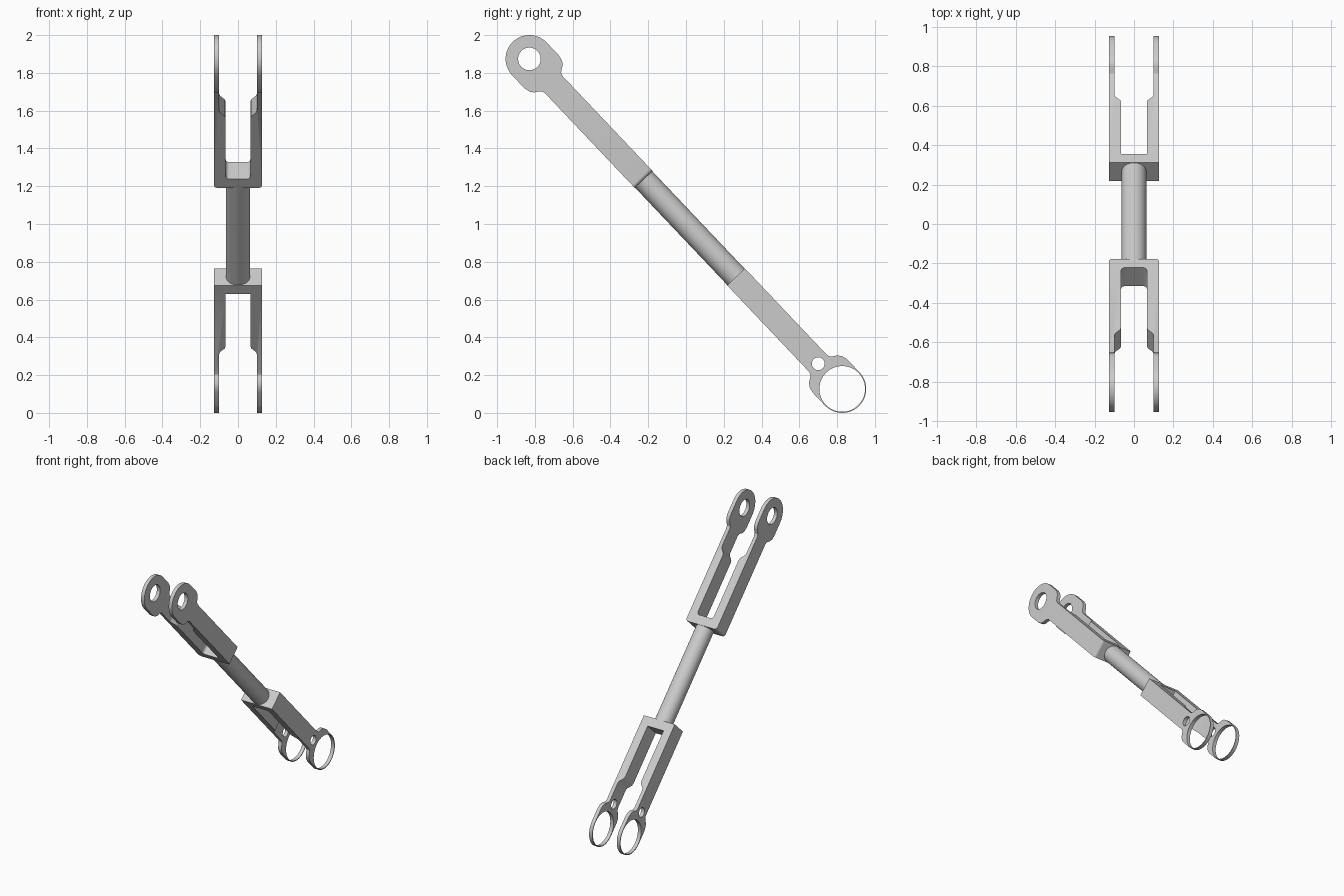
import bpy, bmesh, math
from mathutils import Matrix, Vector

if "Cube" in bpy.data.objects:
    bpy.data.objects.remove(bpy.data.objects["Cube"])

TOP = Vector((0, -0.829, 1.874))      # upper eye centre
LOW = Vector((0, 0.827, 0.127))       # lower ring centre
HALF = 0.065                          # half depth of the arms


def frame(origin, target):
    """Local x = world x, local z runs along the link from origin to target."""
    z = (target - origin).normalized()
    x = Vector((1, 0, 0))
    y = z.cross(x)
    m = Matrix((x, y, z)).transposed().to_4x4()
    m.translation = origin
    return m


def prism(name, pts, axis, h, m):
    """Extrude a closed profile to +-h along local 'x' or 'y'."""
    bm = bmesh.new()
    place = (lambda a, b: (-h, a, b)) if axis == 'x' else (lambda a, b: (a, -h, b))
    face = bm.faces.new([bm.verts.new(place(a, b)) for a, b in pts])
    ext = bmesh.ops.extrude_face_region(bm, geom=[face])
    move = Vector((2 * h, 0, 0)) if axis == 'x' else Vector((0, 2 * h, 0))
    bmesh.ops.translate(bm, vec=move,
                        verts=[v for v in ext['geom'] if isinstance(v, bmesh.types.BMVert)])
    bmesh.ops.recalc_face_normals(bm, faces=bm.faces)
    me = bpy.data.meshes.new(name)
    bm.to_mesh(me)
    bm.free()
    ob = bpy.data.objects.new(name, me)
    bpy.context.collection.objects.link(ob)
    ob.matrix_world = m
    return ob


def arc(cx, cy, r, a0, a1, n=8):
    if r == 0:
        return [(cx, cy)]
    return [(cx + r * math.cos(math.radians(a0 + (a1 - a0) * i / n)),
             cy + r * math.sin(math.radians(a0 + (a1 - a0) * i / n))) for i in range(n + 1)]


def smooth(ob):
    bpy.ops.object.select_all(action='DESELECT')
    ob.select_set(True)
    bpy.context.view_layer.objects.active = ob
    bpy.ops.object.shade_smooth_by_angle(angle=math.radians(30))


def fork(name, m, base, floor, fillet, eye, holes):
    # U-shaped plan with thinned tips
    half = [(0.127, -0.2)] + arc(0.127 - fillet, base - fillet, fillet, 0, 90)
    inner = arc(0.065 - fillet, floor - fillet, fillet, 90, 0)
    inner += [(0.065, 0.375), (0.07, 0.357), (0.095, 0.331), (0.1, 0.315), (0.1, -0.2)]
    plan = half + [(-a, b) for a, b in reversed(half)]
    plan += [(-a, b) for a, b in reversed(inner)] + inner
    ob = prism(name, plan, 'y', 0.2, m)
    # side outline: round eye, shoulders, straight arm
    side = [(eye, 0.095), (0.119, 0.126), (0.104, 0.146), (0.085, 0.158),
            (0.072, 0.168), (HALF, 0.185), (HALF, 1.0)]
    outline = side + [(-a, b) for a, b in reversed(side)] + arc(0, 0, eye, 180, 360, 40)
    tools = [(prism('outline_tool', outline, 'x', 0.3, m), 'INTERSECT')]
    for u, r in holes:
        tools.append((prism('hole_tool', arc(0, u, r, 0, 360, 48)[:-1], 'x', 0.35, m), 'DIFFERENCE'))
    for tool, op in tools:
        mod = ob.modifiers.new('cut', 'BOOLEAN')
        mod.operation, mod.object, mod.solver = op, tool, 'EXACT'
    bpy.context.view_layer.update()
    dg = bpy.context.evaluated_depsgraph_get()
    me = bpy.data.meshes.new_from_object(ob.evaluated_get(dg))
    ob.modifiers.clear()
    ob.data = me
    for tool, _ in tools:
        bpy.data.objects.remove(tool)
    smooth(ob)


# Forked ends
fork('upper_fork', frame(TOP, LOW), 0.88, 0.815, 0.02, 0.126, [(0, 0.06)])
fork('lower_fork', frame(LOW, TOP), 0.817, 0.753, 0, 0.127, [(0, 0.121), (0.184, 0.034)])

# Round shaft between the forks
length = (LOW - TOP).length
m = frame(TOP, LOW)
s0, s1 = 0.86, length - 0.80
bpy.ops.mesh.primitive_cylinder_add(vertices=48, radius=0.063, depth=s1 - s0)
shaft = bpy.context.object
shaft.name = 'shaft'
shaft.matrix_world = m @ Matrix.Translation((0, 0, (s0 + s1) / 2))
smooth(shaft)
